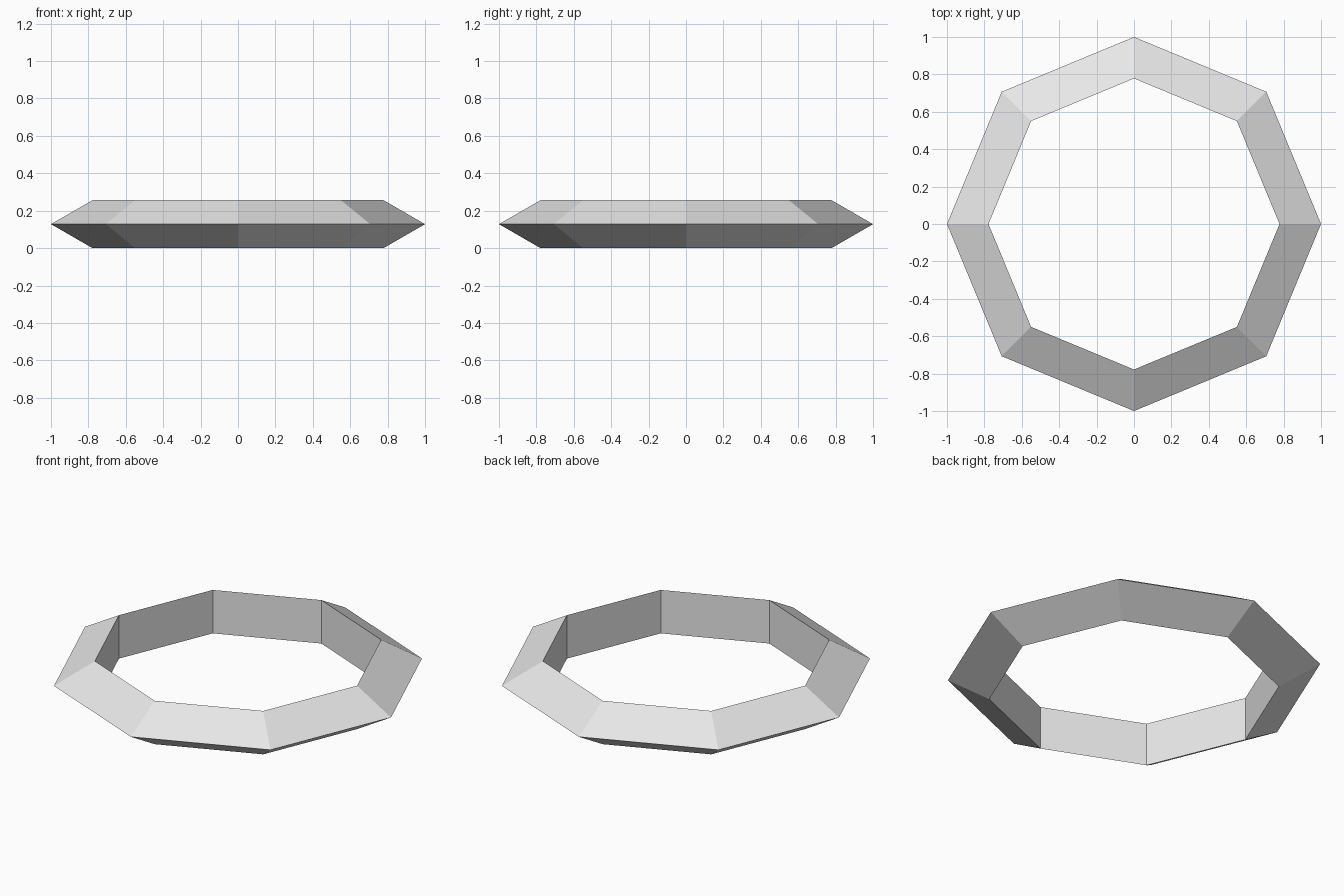
import bpy

cube = bpy.data.objects.get("Cube")
if cube:
    bpy.data.objects.remove(cube, do_unlink=True)

# Plain light grey
grey = bpy.data.materials.new("light_grey")
grey.use_nodes = True
colour = (0.8, 0.8, 0.8, 1)
grey.diffuse_color = colour
bsdf = next(n for n in grey.node_tree.nodes if n.type == 'BSDF_PRINCIPLED')
bsdf.inputs["Base Color"].default_value = colour

# Eight-sided ring with an equilateral triangular section, point outwards
tube = 0.148
height = tube * 3 ** 0.5
bpy.ops.mesh.primitive_torus_add(
    major_segments=8, minor_segments=3,
    major_radius=1 - tube, minor_radius=tube,
    location=(0, 0, height / 2))
ring = bpy.context.object
ring.name = "ring"
ring.data.materials.append(grey)
bpy.ops.object.shade_flat()
